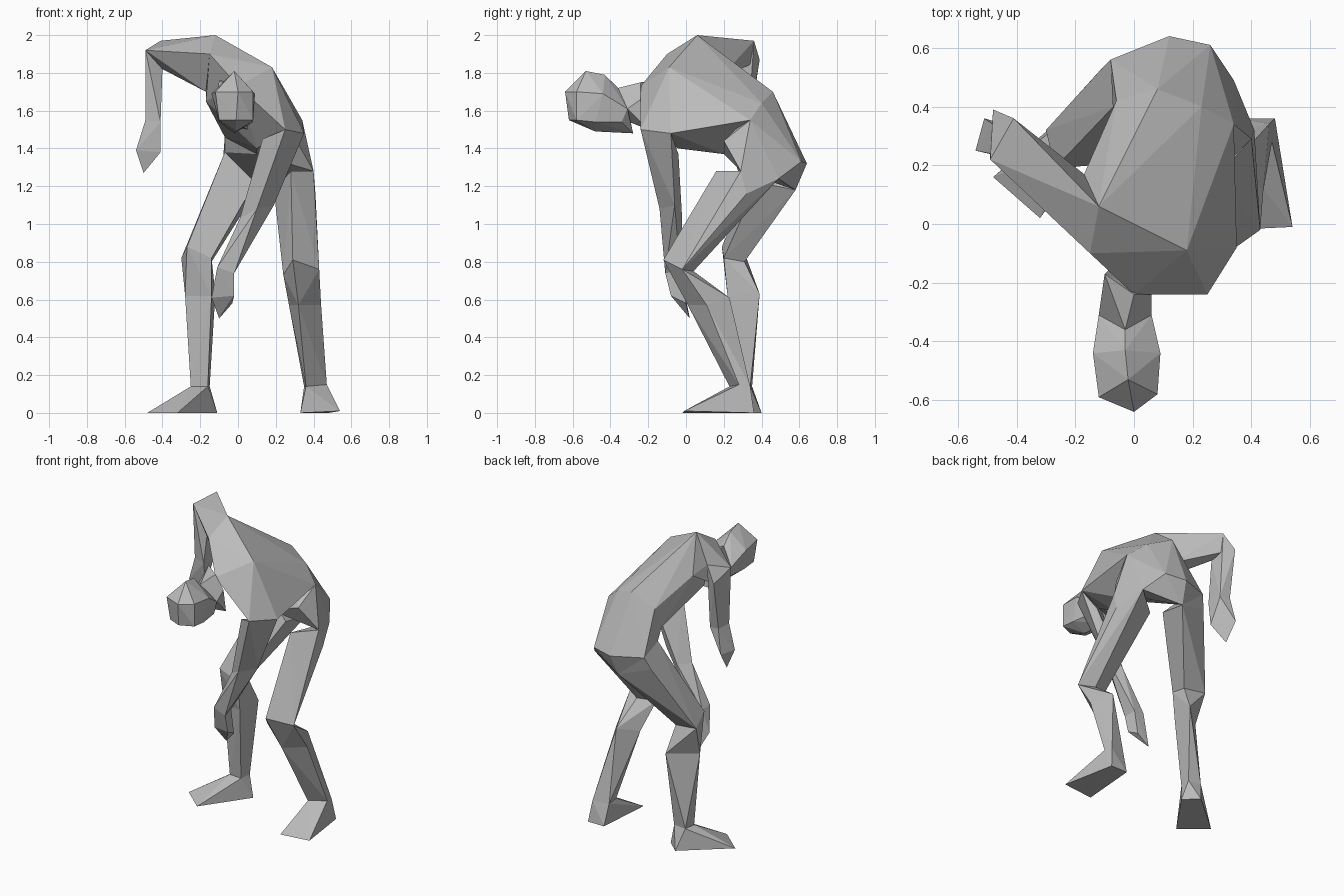
import bpy
import bmesh

# Remove the default cube only
default_cube = bpy.data.objects.get("Cube")
if default_cube:
    bpy.data.objects.remove(default_cube, do_unlink=True)

# Single clay grey material
clay = bpy.data.materials.new("clay_grey")
clay.use_nodes = True
clay_colour = (.5, .5, .5, 1)
clay.diffuse_color = clay_colour
clay.node_tree.nodes["Principled BSDF"].inputs["Base Color"].default_value = clay_colour


def add_faceted_hull(mesh_builder, points):
    """Wrap one set of points in a tight faceted skin."""
    corners = [mesh_builder.verts.new(point) for point in points]
    bmesh.ops.convex_hull(mesh_builder, input=corners)
    loose = [v for v in corners if v.is_valid and not v.link_faces]
    bmesh.ops.delete(mesh_builder, geom=loose, context='VERTS')


def make_part(name, *joints):
    """Build a limb: every pair of neighbouring joints becomes one faceted segment."""
    mesh_builder = bmesh.new()
    if len(joints) == 1:
        add_faceted_hull(mesh_builder, joints[0])
    for upper, lower in zip(joints, joints[1:]):
        add_faceted_hull(mesh_builder, upper + lower)
    bmesh.ops.recalc_face_normals(mesh_builder, faces=mesh_builder.faces)
    mesh = bpy.data.meshes.new(name)
    mesh_builder.to_mesh(mesh)
    mesh_builder.free()
    mesh.materials.append(clay)
    part = bpy.data.objects.new(name, mesh)
    bpy.context.scene.collection.objects.link(part)
    return part


# Torso: shoulders, ribs and waist share their corner points with the limbs
upper_back = (-.12, .06, 2)
right_collar = (-.15, -.1, 1.9)
right_armpit = (-.17, .17, 1.76)
left_shoulder_front = (.25, -.24, 1.5)
left_shoulder_side = (.35, -.08, 1.48)
waist = [(.34, .34, 1.55), (.23, .4, 1.64), (.08, .46, 1.7),
         (-.06, .42, 1.6), (-.07, .36, 1.46), (.1, .2, 1.37)]
chest = [upper_back, right_collar, right_armpit, left_shoulder_front, left_shoulder_side,
         (.18, -.09, 1.83), (0, -.24, 1.73), (-.17, .05, 1.65), (.1, -.04, 1.4)]
make_part("chest", chest + waist)

# Pelvis
left_hip = [(.28, .16, 1.28), (.4, .29, 1.28), (.41, .32, 1.16),
            (.34, .49, 1.24), (.19, .38, 1.18)]
right_hip = [(-.07, .4, 1.38), (-.08, .56, 1.33), (-.11, .53, 1.25),
             (.1, .58, 1.18), (.09, .38, 1.22)]
seat = [(.12, .64, 1.32), (.26, .61, 1.33), (.31, .2, 1.44), (.14, .45, 1.24)]
make_part("pelvis", waist + seat + [left_hip[1], left_hip[3], right_hip[0],
                                    right_hip[1], right_hip[3]])

# Head and neck
head_back = [(-.03, -.36, 1.72), (-.12, -.31, 1.62), (.06, -.31, 1.61),
             (-.09, -.34, 1.54), (.06, -.34, 1.54), (-.02, -.28, 1.48)]
head_middle = [(-.03, -.43, 1.79), (-.14, -.44, 1.69), (.09, -.44, 1.69),
               (-.1, -.48, 1.54), (.08, -.48, 1.54), (-.01, -.48, 1.49)]
face = [(-.02, -.53, 1.81), (-.12, -.59, 1.7), (.08, -.58, 1.7), (0, -.64, 1.7),
        (-.1, -.58, 1.55), (.08, -.58, 1.55), (-.01, -.62, 1.55)]
make_part("head", head_back + head_middle + face)
neck_base = [(-.1, -.17, 1.76), (0, -.24, 1.75), (.06, -.24, 1.66),
             (.05, -.2, 1.5), (-.08, -.15, 1.53)]
make_part("neck", head_back[:3] + [(-.03, -.3, 1.54)] + neck_base)

# Right arm: lifted back with the forearm hanging down
make_part(
    "right_arm",
    [upper_back, right_collar, right_armpit, (-.17, .02, 1.7)],
    [(-.41, .36, 1.97), (-.49, .22, 1.92), (-.4, .26, 1.82), (-.48, .39, 1.87)],
    [(-.41, .33, 1.54), (-.49, .24, 1.55), (-.41, .22, 1.54), (-.48, .34, 1.55)],
    [(-.54, .25, 1.39), (-.51, .36, 1.39), (-.41, .24, 1.38), (-.5, .28, 1.27)],
)

# Left arm: reaching down across the body
make_part(
    "left_arm",
    [left_shoulder_front, left_shoulder_side, (.13, -.15, 1.45), (.26, -.04, 1.37)],
    [(.01, -.08, 1.03), (.1, -.14, 1.08), (.19, -.06, 1.1), (.08, -.02, 1.02)],
    [(-.11, -.1, .77), (-.02, -.11, .74), (-.03, -.03, .75), (-.1, -.03, .76)],
    [(-.14, -.05, .61), (-.02, -.08, .62), (-.03, 0, .58), (-.1, .02, .5)],
)

# Left leg: knee pushed forward
left_ankle = [(.36, .23, .14), (.47, .28, .15), (.46, .34, .14), (.35, .32, .14)]
make_part(
    "left_leg",
    left_hip,
    [(.29, -.12, .81), (.43, -.02, .76), (.34, .04, .75), (.24, -.03, .73)],
    [(.32, .01, .57), (.44, .11, .57), (.36, .23, .61), (.27, .1, .57)],
    left_ankle,
)
make_part("left_foot", left_ankle + [(.36, .36, 0), (.48, .36, 0),
                                     (.33, -.02, 0), (.54, -.01, .01)])

# Right leg: straighter and set back
right_ankle = [(-.25, .27, .14), (-.16, .26, .14), (-.15, .34, .14), (-.24, .35, .14)]
make_part(
    "right_leg",
    right_hip,
    [(-.27, .19, .88), (-.3, .32, .82), (-.14, .31, .8), (-.14, .2, .82)],
    [(-.28, .25, .62), (-.12, .39, .63), (-.14, .22, .62)],
    right_ankle,
)
make_part("right_foot", right_ankle + [(-.48, .16, 0), (-.32, .02, 0),
                                       (-.11, .32, 0), (-.2, .4, 0)])
